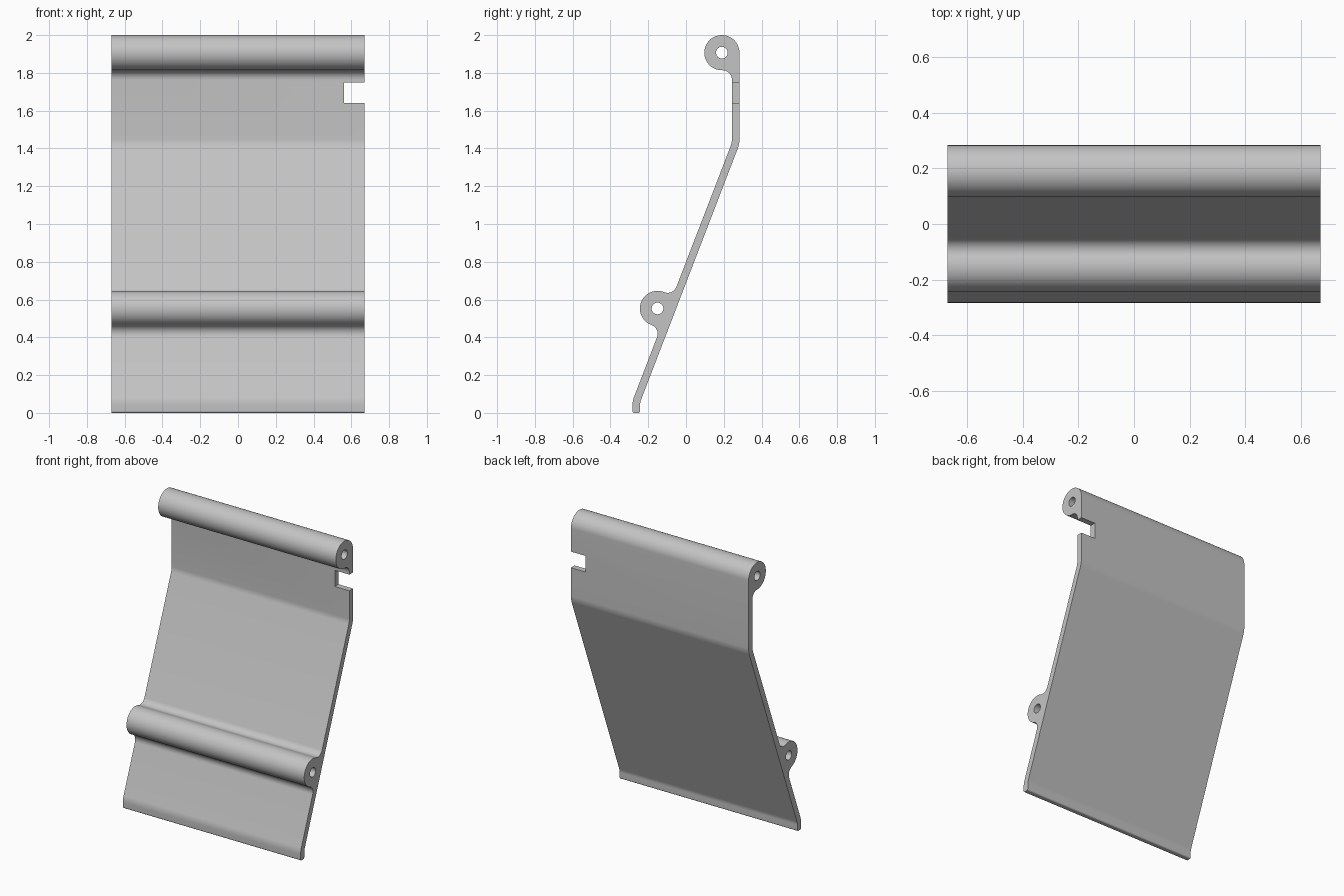
import bpy, bmesh, math
from mathutils import Vector

cube = bpy.data.objects.get("Cube")
if cube:
    bpy.data.objects.remove(cube, do_unlink=True)

HALF_WIDTH = 0.67
BOSS_R, HOLE_R, FILLET = 0.093, 0.031, 0.05
TOP_BOSS = Vector((0.19, 1.907))
LOW_BOSS = Vector((-0.151, 0.553))

grey = bpy.data.materials.new("light grey")
grey.use_nodes = True
grey.diffuse_color = (0.55, 0.55, 0.55, 1)
grey.node_tree.nodes["Principled BSDF"].inputs["Base Color"].default_value = grey.diffuse_color


def arc(centre, radius, start, end, steps):
    """Points on an arc, angles in degrees."""
    angles = [math.radians(start + (end - start) * i / steps) for i in range(steps + 1)]
    return [centre + radius * Vector((math.cos(a), math.sin(a))) for a in angles]


def rounded(path, steps=10):
    """Replace each (point, radius) corner by a tangent arc."""
    out = []
    for i, (p, r) in enumerate(path):
        if r == 0:
            out.append(p)
            continue
        u = (path[i - 1][0] - p).normalized()
        v = (path[(i + 1) % len(path)][0] - p).normalized()
        half = u.angle(v) / 2
        centre = p + (u + v).normalized() * r / math.sin(half)
        a = p + u * r / math.tan(half) - centre
        b = p + v * r / math.tan(half) - centre
        sweep = a.angle(b)
        for k in range(steps + 1):
            t = sweep * k / steps
            out.append(centre + (a * math.sin(sweep - t) + b * math.sin(t)) / math.sin(sweep))
    return out


def extrude_profile(name, points, x0, x1):
    """Solid made by sweeping a (y, z) outline along x."""
    bm = bmesh.new()
    face = bm.faces.new([bm.verts.new((x0, p[0], p[1])) for p in points])
    new = bmesh.ops.extrude_face_region(bm, geom=[face])["geom"]
    verts = [g for g in new if isinstance(g, bmesh.types.BMVert)]
    bmesh.ops.translate(bm, verts=verts, vec=(x1 - x0, 0, 0))
    bmesh.ops.recalc_face_normals(bm, faces=bm.faces)
    mesh = bpy.data.meshes.new(name)
    bm.to_mesh(mesh)
    bm.free()
    mesh.materials.append(grey)
    obj = bpy.data.objects.new(name, mesh)
    bpy.context.collection.objects.link(obj)
    return obj


# Sloping plate direction, and the fillet corners where the low boss joins it
tilt = math.atan(0.385)
along = Vector((math.sin(tilt), math.cos(tilt)))
across = Vector((math.cos(tilt), -math.sin(tilt)))
along_deg = 90 - math.degrees(tilt)
low_corner = LOW_BOSS - along * BOSS_R + across * 0.0525
high_corner = LOW_BOSS + along * BOSS_R + across * 0.0525

# Outline: up the front of the plate, round both bosses, down the back
path = [(Vector((-0.283, 0)), 0.01), (Vector((-0.283, 0.064)), 0.12), (low_corner, FILLET)]
path += [(p, 0) for p in arc(LOW_BOSS, BOSS_R, along_deg + 180, along_deg, 32)]
path += [(high_corner, FILLET), (Vector((0.243, 1.43)), 0.1), (Vector((0.243, 1.814)), FILLET)]
path += [(p, 0) for p in arc(TOP_BOSS, BOSS_R, 270, 0, 48)]
path += [(Vector((0.283, 1.423)), 0.14), (Vector((-0.243, 0.056)), 0.08), (Vector((-0.243, 0)), 0.01)]
plate = extrude_profile("hinged_plate", rounded(path), -HALF_WIDTH, HALF_WIDTH)

# Pin holes through both bosses, and the edge notch
notch = [(0.1, 1.64), (0.4, 1.64), (0.4, 1.75), (0.1, 1.75)]
cutters = [extrude_profile("pin_hole_cutter", arc(c, HOLE_R, 0, 350.0, 35), -1, 1)
           for c in (TOP_BOSS, LOW_BOSS)]
cutters.append(extrude_profile("notch_cutter", notch, 0.56, 0.8))

bpy.ops.object.select_all(action="DESELECT")
plate.select_set(True)
bpy.context.view_layer.objects.active = plate
for cutter in cutters:
    cutter.hide_render = True
    mod = plate.modifiers.new("cut", "BOOLEAN")
    mod.operation, mod.solver, mod.object = "DIFFERENCE", "EXACT", cutter
    bpy.ops.object.modifier_apply(modifier=mod.name)
    bpy.data.objects.remove(cutter, do_unlink=True)

bpy.ops.object.shade_smooth_by_angle(angle=math.radians(30))
